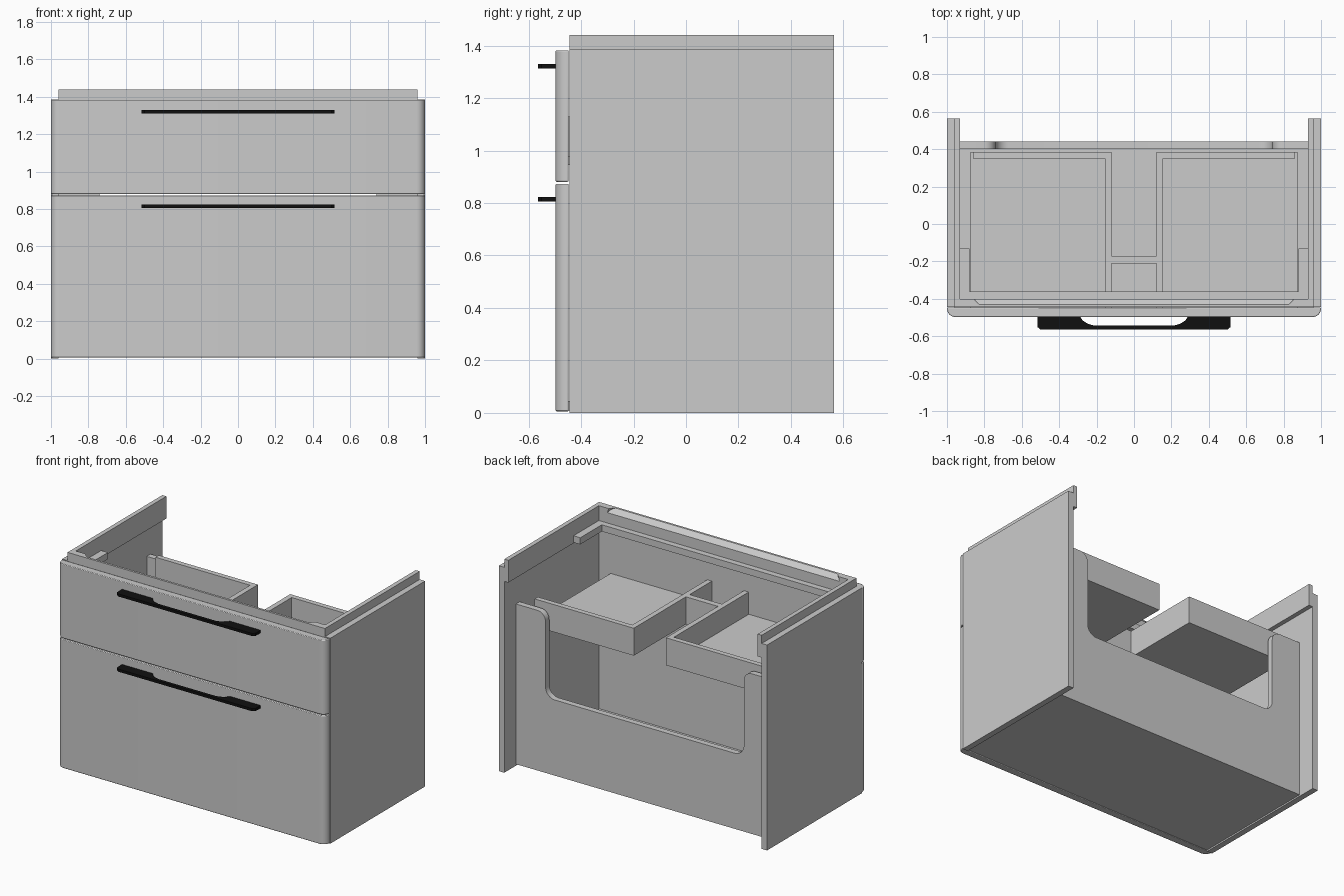
import bpy, bmesh, math
from mathutils import Matrix

if "Cube" in bpy.data.objects:
    bpy.data.objects.remove(bpy.data.objects["Cube"])

AXES = {
    "z": Matrix.Identity(4),
    # profile drawn in x-z, extruded along y
    "y": Matrix(((1, 0, 0, 0), (0, 0, 1, 0), (0, 1, 0, 0), (0, 0, 0, 1))),
}


def prism(name, pts, lo, hi, axis="z"):
    """Extrude a closed 2D profile from lo to hi along an axis."""
    bm = bmesh.new()
    face = bm.faces.new([bm.verts.new((a, b, lo)) for a, b in pts])
    ext = bmesh.ops.extrude_face_region(bm, geom=[face])["geom"]
    moved = [v for v in ext if isinstance(v, bmesh.types.BMVert)]
    bmesh.ops.translate(bm, verts=moved, vec=(0, 0, hi - lo))
    bm.transform(AXES[axis])
    bmesh.ops.recalc_face_normals(bm, faces=bm.faces)
    mesh = bpy.data.meshes.new(name)
    bm.to_mesh(mesh)
    bm.free()
    obj = bpy.data.objects.new(name, mesh)
    bpy.context.collection.objects.link(obj)
    return obj


def box(name, x, y, z):
    return prism(name, [(x[0], y[0]), (x[1], y[0]), (x[1], y[1]), (x[0], y[1])], *z)


def arc(cx, cy, r, a0, a1, n=8):
    return [(cx + r * math.cos(math.radians(a0 + (a1 - a0) * i / n)),
             cy + r * math.sin(math.radians(a0 + (a1 - a0) * i / n))) for i in range(n + 1)]


def mirrored(half):
    """Complete a right-hand profile with its left-hand mirror image."""
    return half + [(-a, b) for a, b in reversed(half)]


def smooth(obj):
    bpy.ops.object.select_all(action="DESELECT")
    obj.select_set(True)
    bpy.context.view_layer.objects.active = obj
    bpy.ops.object.shade_smooth_by_angle(angle=math.radians(30))


def pair(name, x, y, z):
    for side, s in (("right", 1), ("left", -1)):
        xs = sorted((x[0] * s, x[1] * s))
        box(f"{side}_{name}", xs, y, z)


# carcass sides, raised inner top rails and drawer runner brackets
pair("side_panel", (0.96, 1.0), (-0.445, 0.565), (0, 1.385))
pair("top_rail", (0.93, 0.96), (-0.445, 0.565), (1.29, 1.44))
pair("rail_bracket", (0.88, 0.93), (-0.36, -0.13), (1.295, 1.34))
box("front_lower_bar", (-0.93, 0.93), (-0.40, -0.36), (1.295, 1.34))

# front top rail with a sloped scoop cut in its back edge
rail = box("front_top_rail", (-0.93, 0.93), (-0.445, -0.40), (1.29, 1.44))
cutter = prism("scoop_cutter", mirrored(arc(0.80, 0.065, 0.07, -90, 0) + [(0.87, 0.15)]), 0, 0.15)
cutter.matrix_world = (Matrix.Translation((0, -0.43, 1.44))
                       @ Matrix.Rotation(math.radians(-45), 4, "X"))
cutter.hide_render = True
cutter.hide_set(True)
mod = rail.modifiers.new("scoop", "BOOLEAN")
mod.operation = "DIFFERENCE"
mod.object = cutter

# drawer fronts with rounded vertical corners
front_plan = mirrored(arc(0.955, -0.452, 0.045, -90, 0) + [(1.0, -0.447)])
for name, z0, z1 in (("lower_drawer_front", 0.006, 0.873), ("upper_drawer_front", 0.881, 1.382)):
    front = prism(name, front_plan, z0, z1)
    bev = front.modifiers.new("soft_edge", "BEVEL")
    bev.width = 0.004
    bev.segments = 2
    smooth(front)

# lower drawer floor and back board with a U-shaped cutout
box("lower_drawer_floor", (-0.96, 0.96), (-0.447, 0.44), (0.01, 0.045))
back = ([(0.96, 0.045), (0.96, 1.09)] + arc(0.80, 1.03, 0.06, 90, 180)
        + arc(0.67, 0.59, 0.07, 0, -90))
smooth(prism("lower_drawer_back", mirrored(back), 0.40, 0.44, "y"))

# upper drawer tray: notched floor, back walls and dividers
tray = [(0.875, -0.447), (0.875, 0.385), (0.12, 0.385), (0.12, -0.17)]
prism("upper_tray_floor", mirrored(tray), 0.945, 0.98)
pair("tray_back_wall", (0.155, 0.86), (0.35, 0.385), (0.98, 1.13))
pair("tray_divider", (0.12, 0.155), (-0.447, 0.385), (0.98, 1.13))
box("tray_notch_wall", (-0.12, 0.12), (-0.21, -0.17), (0.98, 1.13))

# black bar handles
black = bpy.data.materials.new("black_metal")
black.diffuse_color = (0.005, 0.005, 0.005, 1)
black.use_nodes = True
black.node_tree.nodes["Principled BSDF"].inputs["Base Color"].default_value = black.diffuse_color
handle = [(0, -0.565), (0.50, -0.565), (0.517, -0.55), (0.517, -0.493), (0.29, -0.493),
          (0.275, -0.515), (0.25, -0.532), (0.215, -0.543), (0, -0.543)]
# start both halves off the centre line to keep one closed outline
handle_plan = handle[1:-1] + [(-a, b) for a, b in reversed(handle[1:-1])]
for name, z in (("upper_handle", 1.321), ("lower_handle", 0.814)):
    obj = prism(name, handle_plan, z - 0.009, z + 0.009)
    obj.data.materials.append(black)
